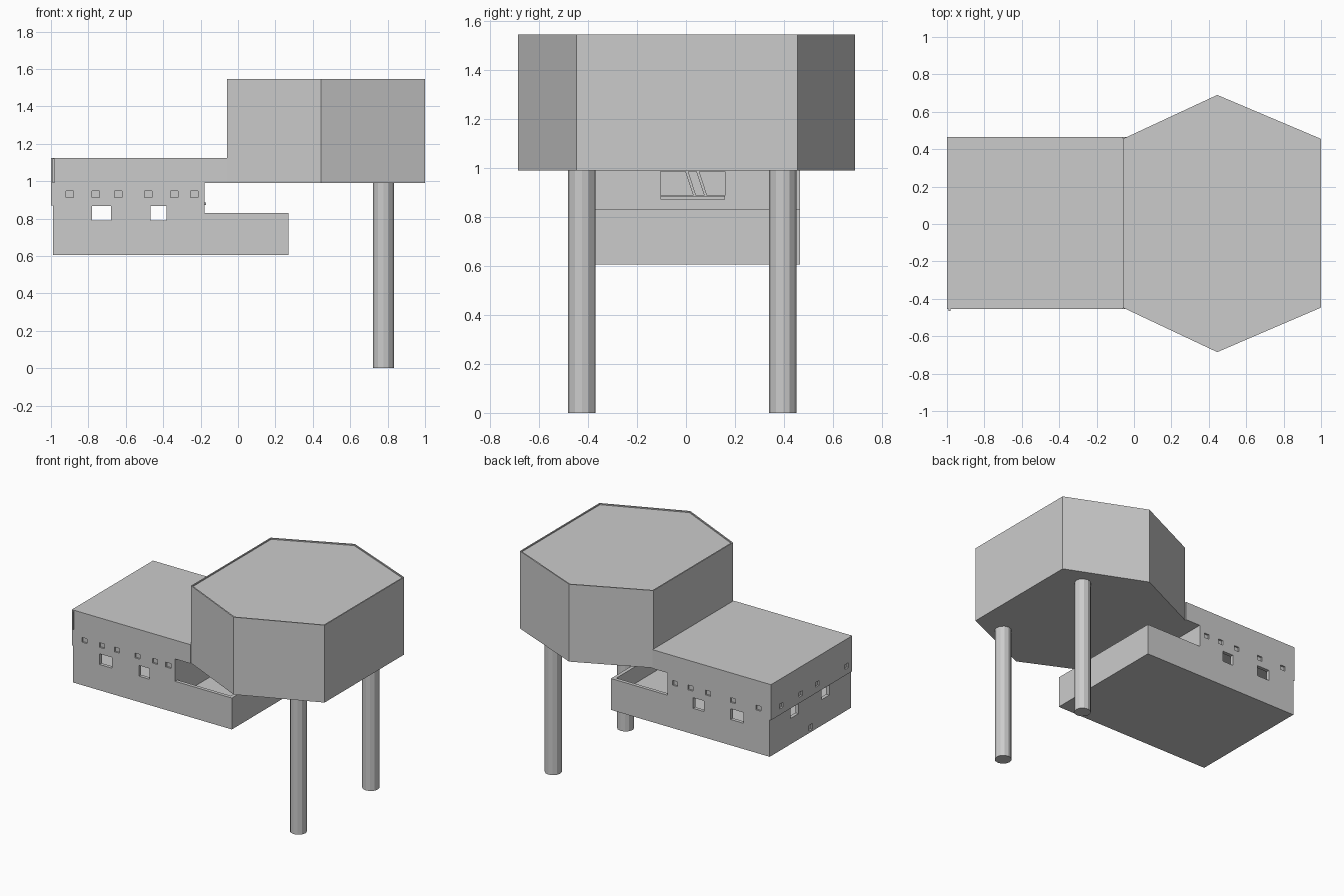
import bpy, bmesh
from mathutils import Matrix

if "Cube" in bpy.data.objects:
    bpy.data.objects.remove(bpy.data.objects["Cube"])


def finish(name, bm):
    bmesh.ops.recalc_face_normals(bm, faces=bm.faces)
    mesh = bpy.data.meshes.new(name)
    bm.to_mesh(mesh)
    bm.free()
    obj = bpy.data.objects.new(name, mesh)
    bpy.context.collection.objects.link(obj)
    return obj


def prism(bm, points, offset):
    face = bm.faces.new([bm.verts.new(p) for p in points])
    ext = bmesh.ops.extrude_face_region(bm, geom=[face])
    moved = [v for v in ext["geom"] if isinstance(v, bmesh.types.BMVert)]
    bmesh.ops.translate(bm, verts=moved, vec=offset)


def boxes(name, ranges):
    bm = bmesh.new()
    for x0, x1, y0, y1, z0, z1 in ranges:
        m = Matrix.Translation(((x0 + x1) / 2, (y0 + y1) / 2, (z0 + z1) / 2))
        m = m @ Matrix.Diagonal((x1 - x0, y1 - y0, z1 - z0, 1))
        bmesh.ops.create_cube(bm, size=1, matrix=m)
    return finish(name, bm)


def cut(obj, cutter):
    cutter.hide_render = True
    mod = obj.modifiers.new("cut", "BOOLEAN")
    mod.operation, mod.solver, mod.object = "DIFFERENCE", "EXACT", cutter
    bpy.context.view_layer.objects.active = obj
    bpy.ops.object.modifier_apply(modifier=mod.name)
    bpy.data.objects.remove(cutter)


Y0, Y1, T = -0.455, 0.465, 0.025

# two-storey wing with terrace, from its side profile
profile = [(-0.99, 0.605), (0.27, 0.605), (0.27, 0.83), (-0.18, 0.83),
           (-0.18, 0.99), (-0.06, 0.99), (-0.06, 1.125), (-1, 1.125),
           (-1, 0.87), (-0.99, 0.87)]
bm = bmesh.new()
prism(bm, [(x, Y0, z) for x, z in profile], (0, Y1 - Y0, 0))
wing = finish("wing_body", bm)

# hollow rooms and the open terrace
cut(wing, boxes("room_cutter", [
    (-0.965, -0.205, Y0 + T, Y1 - T, 0.71, 0.872),
    (-0.965, -0.205, Y0 + T, Y1 - T, 0.885, 1.10),
    (-0.18, 0.245, Y0 + T, Y1 - T, 0.71, 0.90)][:2]))
cut(wing, boxes("terrace_cutter", [(-0.18, 0.245, Y0 + T, Y1 - T, 0.71, 0.989)]))

# windows: large ones go through, small ones are shallow recesses
openings = []
for x, hw in ((-0.73, 0.05), (-0.425, 0.042)):
    for y in (Y0, Y1):
        openings.append((x - hw, x + hw, y - 0.05, y + 0.05, 0.79, 0.867))
for y in (0.185, -0.165):
    openings.append((-1.04, -0.94, y - 0.045, y + 0.045, 0.79, 0.867))
rows = ((Y0, (-0.90, -0.76, -0.64, -0.48, -0.34, -0.235)),
        (Y1, (-0.90, -0.70, -0.50, -0.36, -0.24)))
for y, xs in rows:
    for x in xs:
        openings.append((x - 0.02, x + 0.02, y - 0.012, y + 0.012, 0.913, 0.947))
for y in (0.35, 0.13, -0.06, -0.395):
    openings.append((-1.012, -0.988, y - 0.02, y + 0.02, 0.913, 0.947))
openings.append((-1.0, -0.978, -0.02, 0.02, 0.62, 0.66))
openings.append((-0.23, -0.15, -0.105, 0.16, 0.887, 0.985))  # doorway
cut(wing, boxes("opening_cutter", openings))

# corner strip, door sill
boxes("corner_strip", [(-0.992, -0.982, -0.466, -0.45, 0.99, 1.12)])
boxes("door_sill", [(-0.2, -0.17, -0.105, 0.16, 0.872, 0.885)])

# leaning ladder rails in the doorway
bm = bmesh.new()
for y in (0.03, 0.075):
    prism(bm, [(-0.20, y, 0.885), (-0.20, y + 0.012, 0.885),
               (-0.20, y - 0.023, 0.992), (-0.20, y - 0.035, 0.992)], (0.015, 0, 0))
finish("ladder_rails", bm)

# hexagonal tower room with a shallow roof rim
hexagon = [(0.445, 0.69), (1, 0.455), (1, -0.447), (0.445, -0.685),
           (-0.06, -0.447), (-0.06, 0.455)]
bm = bmesh.new()
prism(bm, [(x, y, 0.99) for x, y in hexagon], (0, 0, 0.555))
roof = max(bm.faces, key=lambda f: f.calc_center_median().z)
bmesh.ops.inset_region(bm, faces=[roof], thickness=0.01)
ext = bmesh.ops.extrude_discrete_faces(bm, faces=[roof])
bmesh.ops.translate(bm, verts=ext["faces"][0].verts, vec=(0, 0, -0.008))
bmesh.ops.remove_doubles(bm, verts=bm.verts, dist=1e-5)
finish("hexagonal_room", bm)

# support columns
for side, y in (("front", -0.425), ("back", 0.395)):
    bpy.ops.mesh.primitive_cylinder_add(vertices=12, radius=0.056, depth=0.99,
                                        location=(0.777, y, 0.495))
    bpy.context.object.name = side + "_column"
